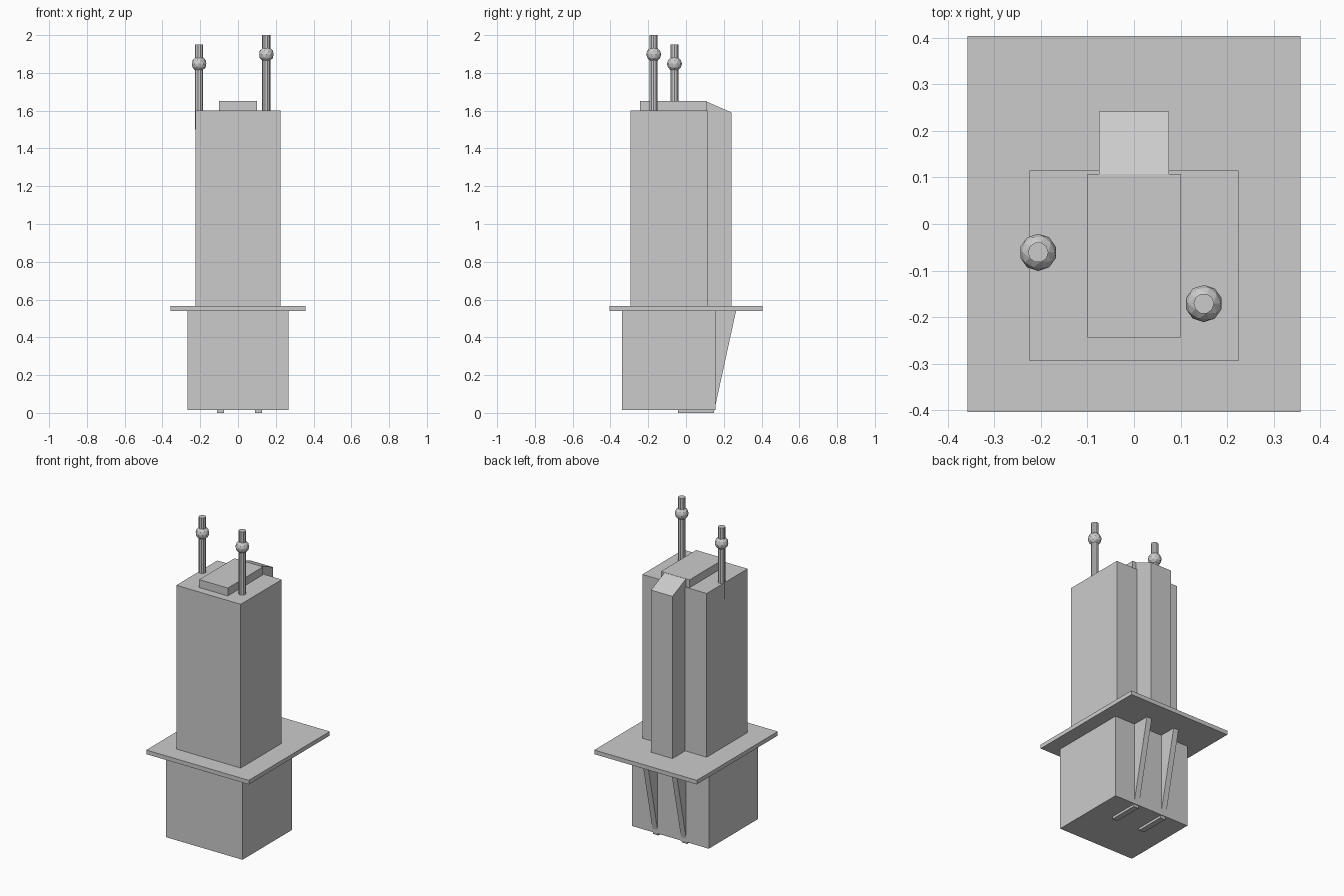
import bpy, bmesh
from math import pi

if "Cube" in bpy.data.objects:
    bpy.data.objects.remove(bpy.data.objects["Cube"])


def make_object(name, bm):
    bmesh.ops.recalc_face_normals(bm, faces=bm.faces)
    mesh = bpy.data.meshes.new(name)
    bm.to_mesh(mesh)
    bm.free()
    obj = bpy.data.objects.new(name, mesh)
    bpy.context.collection.objects.link(obj)
    return obj


def extrude_side_profile(name, profile, x0, x1):
    """Extrude a (y, z) outline from x0 to x1."""
    bm = bmesh.new()
    face = bm.faces.new([bm.verts.new((x0, y, z)) for y, z in profile])
    ext = bmesh.ops.extrude_face_region(bm, geom=[face])
    verts = [v for v in ext["geom"] if isinstance(v, bmesh.types.BMVert)]
    bmesh.ops.translate(bm, verts=verts, vec=(x1 - x0, 0, 0))
    return make_object(name, bm)


def box(name, half_x, y0, y1, z0, z1):
    return extrude_side_profile(name, [(y0, z0), (y1, z0), (y1, z1), (y0, z1)],
                                -half_x, half_x)


def antenna(side, x, y, top):
    # Thin rod sunk into the tower, with a faceted bead near its tip
    bpy.ops.mesh.primitive_cylinder_add(vertices=10, radius=0.022, depth=top - 1.5,
                                        location=(x, y, (top + 1.5) / 2),
                                        rotation=(0, 0, pi / 2))
    bpy.context.object.name = side + "_rod"
    bpy.ops.mesh.primitive_ico_sphere_add(subdivisions=2, radius=0.04,
                                          location=(x, y, top - 0.102),
                                          rotation=(0, 0, 0))
    bpy.context.object.name = side + "_rod_bead"


# Main stacked body
box("lower_housing", 0.268, -0.338, 0.155, 0.015, 0.54)
box("mounting_flange", 0.358, -0.404, 0.404, 0.54, 0.566)
box("upper_tower", 0.225, -0.294, 0.115, 0.566, 1.6)
box("top_cap", 0.1, -0.244, 0.108, 1.6, 1.65)

# Rear duct with a sloping top
extrude_side_profile("rear_duct", [(0.105, 0.566), (0.242, 0.566), (0.242, 1.59), (0.105, 1.65)],
                     -0.075, 0.075)

# Tapered ribs run through the lower housing and form the feet
for side, x in (("left", -0.092), ("right", 0.108)):
    extrude_side_profile(side + "_rib", [(-0.042, 0), (0.147, 0), (0.265, 0.54), (-0.042, 0.54)],
                         x - 0.018, x + 0.018)

antenna("left", -0.206, -0.061, 1.95)
antenna("right", 0.15, -0.171, 2.0)
